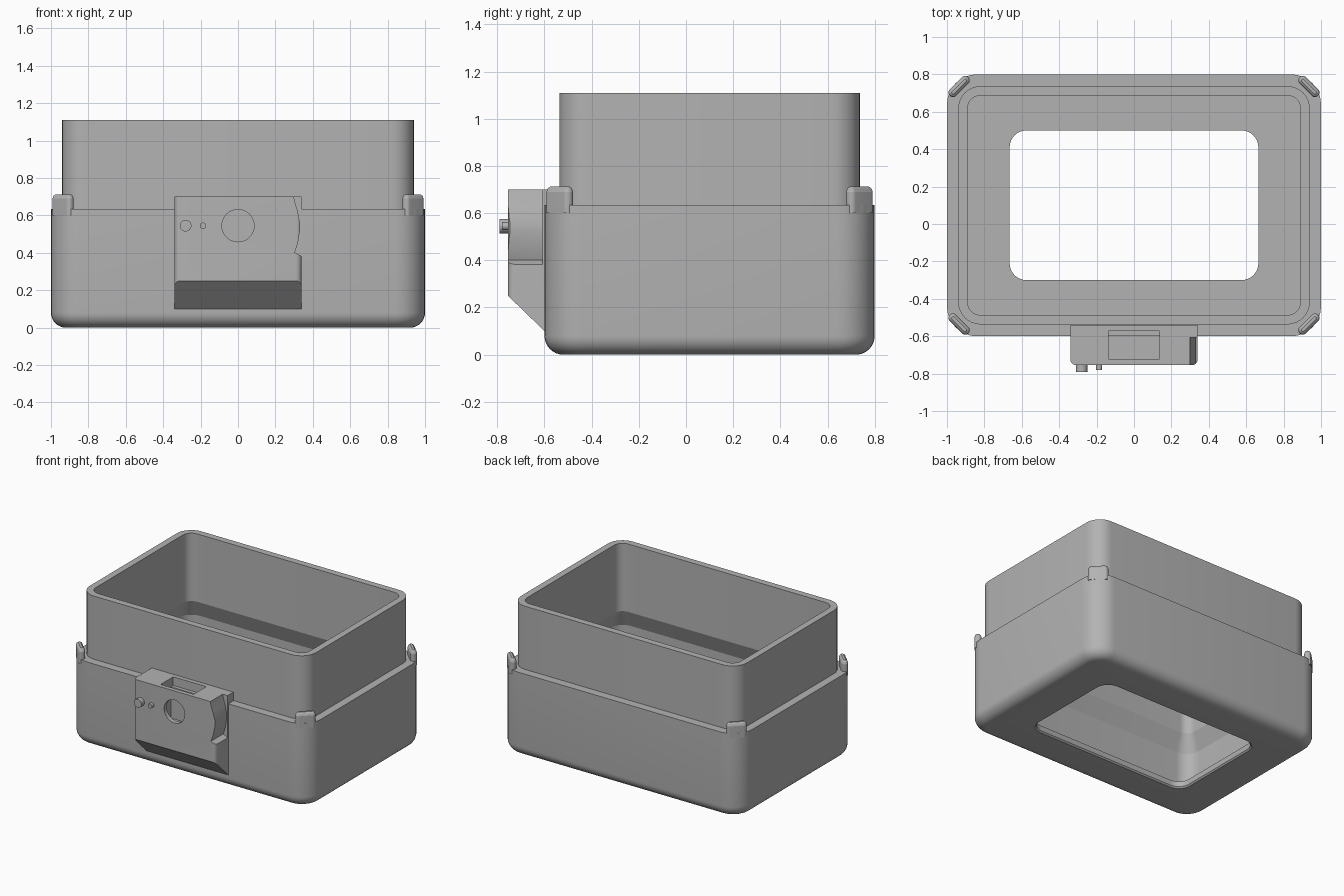
import bpy, bmesh
from math import sin, cos, pi, radians
from mathutils import Matrix, Vector

cube = bpy.data.objects.get("Cube")
if cube:
    bpy.data.objects.remove(cube, do_unlink=True)

grey = bpy.data.materials.new("plain grey")
grey.use_nodes = True
GREY = (0.45, 0.45, 0.45, 1)
grey.diffuse_color = GREY
grey.node_tree.nodes["Principled BSDF"].inputs["Base Color"].default_value = GREY


def finish(name, bm):
    """Turn a bmesh into a shaded, coloured object."""
    bmesh.ops.recalc_face_normals(bm, faces=bm.faces)
    mesh = bpy.data.meshes.new(name)
    bm.to_mesh(mesh)
    bm.free()
    obj = bpy.data.objects.new(name, mesh)
    bpy.context.collection.objects.link(obj)
    mesh.materials.append(grey)
    return obj


def smooth(obj):
    bpy.ops.object.select_all(action='DESELECT')
    obj.select_set(True)
    bpy.context.view_layer.objects.active = obj
    bpy.ops.object.shade_smooth_by_angle(angle=radians(21))


def rounded_ring(bm, hx, hy, r, z, cy=0.1, steps=8):
    """A rounded rectangle of vertices at height z."""
    ring = []
    for k, (sx, sy) in enumerate([(1, 1), (-1, 1), (-1, -1), (1, -1)]):
        for i in range(steps + 1):
            a = (k + i / steps) * pi / 2
            ring.append(bm.verts.new((sx * (hx - r) + r * cos(a),
                                      cy + sy * (hy - r) + r * sin(a), z)))
    return ring


def bridge(bm, a, b):
    n = len(a)
    for i in range(n):
        bm.faces.new((a[i], a[(i + 1) % n], b[(i + 1) % n], b[i]))


def prism(points, axis, lo, hi):
    """Extrude a 2D outline along x or y."""
    def place(p, t):
        return (t, p[0], p[1]) if axis == 'x' else (p[0], t, p[1])
    bm = bmesh.new()
    a = [bm.verts.new(place(p, lo)) for p in points]
    b = [bm.verts.new(place(p, hi)) for p in points]
    bm.faces.new(a)
    bm.faces.new(b)
    bridge(bm, a, b)
    return bm


def cylinder(r, y0, y1, x, z, sides=32):
    """A cylinder lying along y."""
    bm = bmesh.new()
    m = Matrix.Translation((x, (y0 + y1) / 2, z)) @ Matrix.Rotation(pi / 2, 4, 'X')
    bmesh.ops.create_cone(bm, cap_ends=True, segments=sides, radius1=r,
                          radius2=r, depth=y1 - y0, matrix=m)
    return bm


def cut(obj, bm):
    """Subtract a shape from an object."""
    cutter = finish("cutter", bm)
    cutter.hide_render = True
    mod = obj.modifiers.new("cut", 'BOOLEAN')
    mod.operation = 'DIFFERENCE'
    mod.solver = 'EXACT'
    mod.object = cutter
    bpy.context.view_layer.objects.active = obj
    bpy.ops.object.modifier_apply(modifier=mod.name)
    bpy.data.objects.remove(cutter, do_unlink=True)


# Hollow case: one closed wall section carried round the rounded rectangle
FILLET = 0.08
section = []
for i in range(9):
    a = i / 8 * pi / 2
    inset = FILLET * (1 - sin(a))
    section.append((1 - inset, 0.7 - inset, 0.16 - inset, FILLET * (1 - cos(a))))
section += [
    (1.0, 0.7, 0.16, 0.635),        # ledge
    (0.94, 0.637, 0.12, 0.635),
    (0.94, 0.637, 0.12, 1.11),      # rim
    (0.89, 0.587, 0.07, 1.11),
    (0.89, 0.587, 0.07, 0.6),       # flare into the wider lower cavity
    (0.94, 0.64, 0.11, 0.47),
    (0.94, 0.64, 0.11, 0.05),       # floor
    (0.665, 0.4, 0.09, 0.05),       # floor opening
    (0.665, 0.4, 0.09, 0.01),
    (0.675, 0.41, 0.1, 0.0),
]
bm = bmesh.new()
rings = [rounded_ring(bm, *s) for s in section]
for a, b in zip(rings, rings[1:] + rings[:1]):
    bridge(bm, a, b)
smooth(finish("case", bm))

# Rounded tabs standing on the four corners of the ledge
for side, sx in (("left", 1), ("right", -1)):
    for end, sy in (("back", 1), ("front", -1)):
        bm = bmesh.new()
        ring_low = rounded_ring(bm, 0.07, 0.024, 0.0235, 0.6, cy=0)
        ring_mid = rounded_ring(bm, 0.07, 0.024, 0.0235, 0.69, cy=0)
        ring_soft = rounded_ring(bm, 0.064, 0.018, 0.0175, 0.705, cy=0)
        ring_top = rounded_ring(bm, 0.053, 0.008, 0.0075, 0.713, cy=0)
        stack = [ring_low, ring_mid, ring_soft, ring_top]
        for a, b in zip(stack, stack[1:]):
            bridge(bm, a, b)
        bm.faces.new(ring_low)
        bm.faces.new(ring_top)
        bm.transform(Matrix.Translation((sx * 0.935, 0.1 + sy * 0.635, 0))
                     @ Matrix.Rotation(-sx * sy * pi / 4, 4, 'Z'))
        smooth(finish(f"{end}_{side}_tab", bm))

# Front housing with a sloped underside
FRONT = -0.755
bm = prism([(FRONT, 0.25), (FRONT, 0.7), (-0.54, 0.7), (-0.54, 0.62),
            (-0.58, 0.62), (-0.58, 0.1), (-0.6, 0.1)], 'x', -0.34, 0.34)
edges = [e for e in bm.edges
         if all(abs(v.co.y - FRONT) < 1e-4 for v in e.verts)
         and abs(e.verts[0].co.z - e.verts[1].co.z) > 0.1]
bmesh.ops.bevel(bm, geom=edges, offset=0.03, segments=5, profile=0.5,
                affect='EDGES')
housing = finish("front_housing", bm)

# Pocket open at the top, and the round window leading into it
pocket = bmesh.new()
bmesh.ops.create_cube(pocket, size=1, matrix=Matrix.Translation((0, -0.648, 0.58))
                      @ Matrix.Diagonal(Vector((0.275, 0.15, 0.36, 1))))
cut(housing, pocket)
cut(housing, cylinder(0.086, -0.8, -0.65, 0, 0.545, 48))

# Curved scoop in the left side
scoop = [(0.295, 0.72), (0.302, 0.68), (0.32, 0.62), (0.331, 0.56),
         (0.331, 0.52), (0.32, 0.45), (0.303, 0.402), (0.34, 0.383),
         (0.38, 0.383), (0.38, 0.72)]
cut(housing, prism(scoop, 'y', -0.8, -0.608))
smooth(housing)

# Two small pins on the housing front
smooth(finish("large_pin", cylinder(0.031, -0.79, -0.74, -0.28, 0.545)))
smooth(finish("small_pin", cylinder(0.017, -0.78, -0.74, -0.187, 0.545)))
